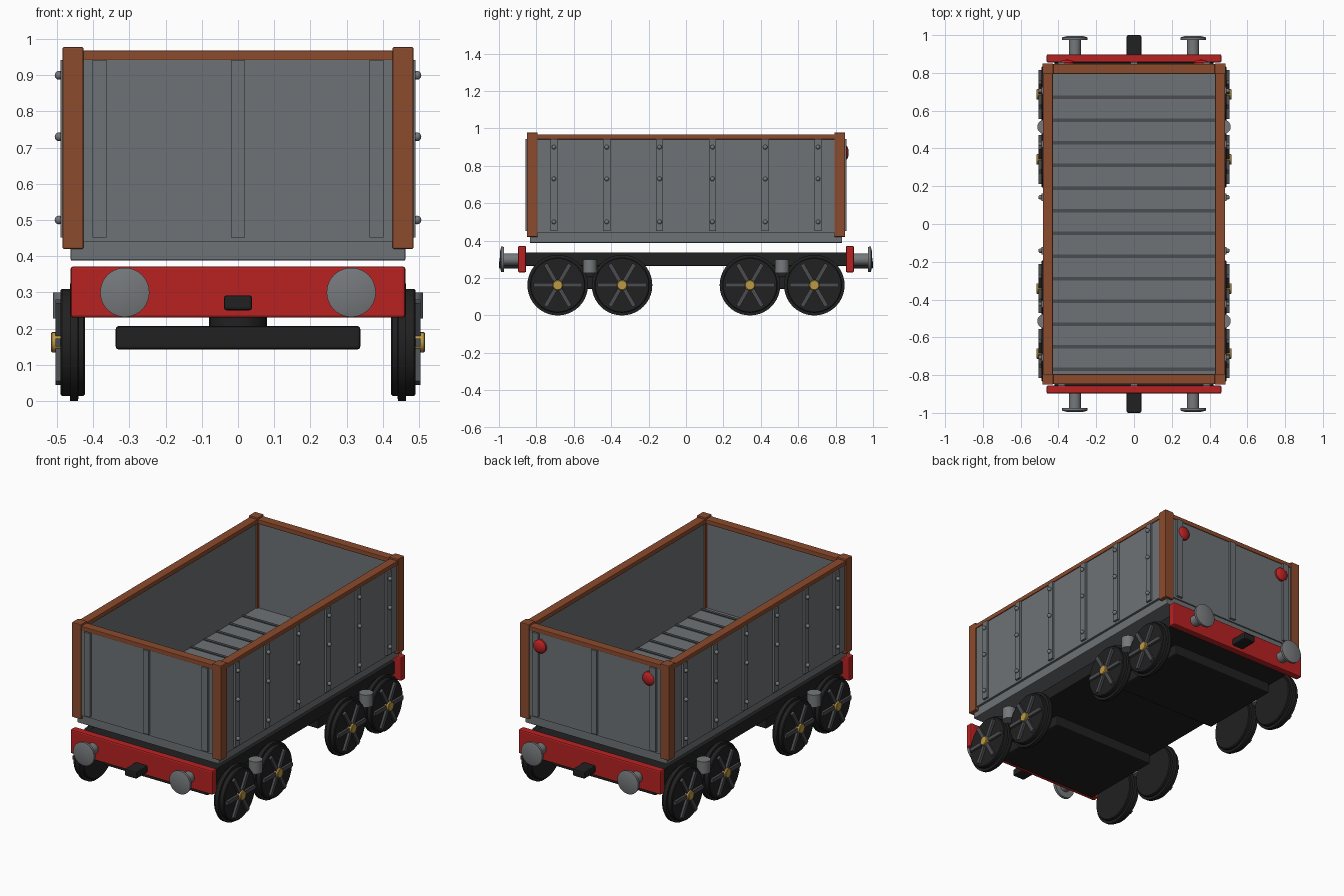
import bpy, bmesh, math
from mathutils import Matrix, Vector

if "Cube" in bpy.data.objects:
    bpy.data.objects.remove(bpy.data.objects["Cube"])


def material(name, rgb):
    m = bpy.data.materials.new(name)
    m.diffuse_color = (*rgb, 1)
    m.use_nodes = True
    m.node_tree.nodes["Principled BSDF"].inputs["Base Color"].default_value = m.diffuse_color
    return m


GREY = material("steel_grey", (0.155, 0.17, 0.18))
BUFFER = material("buffer_grey", (0.18, 0.19, 0.20))
DARK = material("dark_grey", (0.07, 0.072, 0.08))
BROWN = material("timber_brown", (0.26, 0.07, 0.026))
RED = material("red", (0.48, 0.016, 0.016))
BLACK = material("black", (0.015, 0.015, 0.015))
GOLD = material("brass", (0.50, 0.32, 0.06))


def finish(bm, name, mat, smooth=False):
    bmesh.ops.recalc_face_normals(bm, faces=bm.faces)
    me = bpy.data.meshes.new(name)
    bm.to_mesh(me)
    bm.free()
    me.materials.append(mat)
    ob = bpy.data.objects.new(name, me)
    bpy.context.collection.objects.link(ob)
    if smooth:
        bpy.ops.object.select_all(action='DESELECT')
        ob.select_set(True)
        bpy.context.view_layer.objects.active = ob
        bpy.ops.object.shade_smooth_by_angle(angle=math.radians(35))
    return ob


def box(name, mat, x, y, z, bevel=0.0):
    """Box from (low, high) ranges on each axis."""
    bm = bmesh.new()
    bmesh.ops.create_cube(bm, size=1)
    for v in bm.verts:
        v.co = Vector([(a + b) / 2 + c * abs(b - a) for (a, b), c in zip((x, y, z), v.co)])
    if bevel:
        bmesh.ops.bevel(bm, geom=bm.edges[:], offset=bevel, segments=2,
                        profile=0.5, affect='EDGES')
    return finish(bm, name, mat)


def lathe(name, mat, profile, centre, axis, n=40):
    """Revolve (distance, radius) points round an axis through centre."""
    bm = bmesh.new()
    rings = [[bm.verts.new((r * math.cos(2 * math.pi * i / n),
                            r * math.sin(2 * math.pi * i / n), d))
              for i in range(n)] for d, r in profile]
    for a, b in zip(rings, rings[1:]):
        for i in range(n):
            j = (i + 1) % n
            bm.faces.new((a[i], a[j], b[j], b[i]))
    bm.faces.new(rings[0])
    bm.faces.new(rings[-1])
    turn = Vector((0, 0, 1)).rotation_difference(Vector(axis)).to_matrix().to_4x4()
    bm.transform(Matrix.Translation(centre) @ turn)
    return finish(bm, name, mat, True)


def mid(c, half):
    return (c - half, c + half)


def side(s, a, b):
    return tuple(sorted((s * a, s * b)))


# Body: base slab, walls, floor strips
box("body_base", GREY, (-.463, .463), (-.835, .835), (.388, .445), .004)
for s in (-1, 1):
    box("side_wall", GREY, side(s, .438, .477), (-.82, .82), (.44, .95))
    box("end_wall", GREY, (-.45, .45), side(s, .803, .843), (.44, .95))
for i in range(13):
    box("floor_strip", DARK, (-.438, .438), mid(-.77 + .12 * i, .009), (.44, .45))

# Timber posts and top rails
for s in (-1, 1):
    box("side_rail", BROWN, side(s, .43, .482), (-.84, .84), (.942, .968), .003)
    box("end_rail", BROWN, (-.47, .47), side(s, .795, .847), (.942, .968), .003)
    for t in (-1, 1):
        box("corner_post", BROWN, side(s, .427, .485), side(t, .793, .851), (.42, .978), .004)

# Straps and rivets
for s in (-1, 1):
    for x in (-.383, 0, .383):
        box("end_strap", GREY, mid(x, .019), side(s, .835, .857), (.452, .943))
    for i in range(6):
        y = -.706 + .2824 * i
        box("side_strap", GREY, side(s, .47, .49), mid(y, .019), (.452, .943))
        for z in (.5, .73, .9):
            bm = bmesh.new()
            bmesh.ops.create_uvsphere(bm, u_segments=14, v_segments=8, radius=.012)
            bm.transform(Matrix.Translation((s * .495, y, z)))
            finish(bm, "rivet", BUFFER, True)

# Rear lamps
for s in (-1, 1):
    lathe("rear_lamp", RED, [(0, .04), (.012, .04), (.02, .034), (.026, .02), (.028, .004)],
          (s * .355, .842, .87), (0, 1, 0), 24)

# Chassis, buffer beams, buffers and couplings
box("chassis", BLACK, (-.42, .42), (-.86, .86), (.265, .337), .004)
for t in (-1, 1):
    box("buffer_beam", RED, (-.463, .463), side(t, .855, .898), (.23, .372), .008)
    box("coupling", BLACK, (-.039, .039), side(t, .88, 1.0), (.25, .292), .008)
    for s in (-1, 1):
        lathe("buffer", BUFFER, [(0, .032), (.083, .032), (.083, .067), (.098, .068),
                                 (.104, .045), (.106, .004)],
              (s * .313, t * .89, .30), (0, t, 0))

# Bogies
WHEEL_Z = .162
for t in (-1, 1):
    cy = t * .514
    box("bogie_frame", BLACK, (-.338, .338), mid(cy, .25), (.142, .207), .008)
    lathe("bogie_pivot", BLACK, [(0, .08), (.09, .08)], (0, cy, .19), (0, 0, 1), 24)
    for s in (-1, 1):
        lathe("spring", BUFFER, [(0, .038), (.072, .038)], (s * .474, cy, .228), (0, 0, 1), 20)
        for y in (cy - .172, cy + .172):
            # Wheel with central flange, six spokes and brass hub
            c = (s * .423, y, WHEEL_Z)
            lathe("wheel", BLACK, [(0, .143), (.004, .148), (.018, .148), (.019, .162),
                                   (.041, .162), (.042, .148), (.064, .148), (.068, .143)],
                  c, (s, 0, 0))
            for k in range(3):
                ob = box("spoke", DARK, mid(0, .01), (-.13, .13), mid(0, .011))
                ob.data.transform(Matrix.Translation((s * .495, y, WHEEL_Z))
                                  @ Matrix.Rotation(k * math.pi / 3, 4, 'X'))
            lathe("hub", GOLD, [(.05, .028), (.091, .028), (.094, .024)], c, (s, 0, 0), 20)
